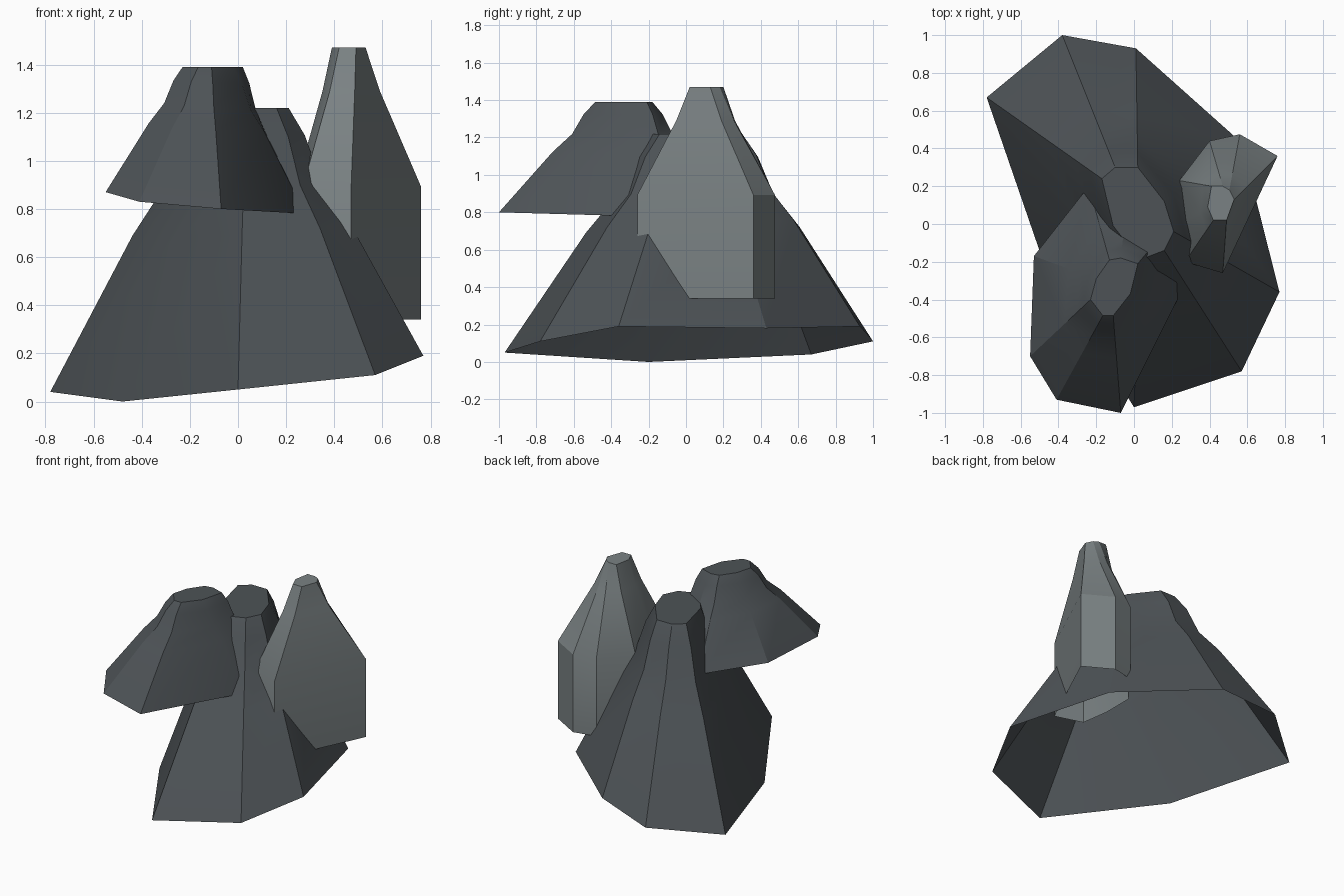
import bpy, bmesh, math
from mathutils import Vector

if "Cube" in bpy.data.objects:
    bpy.data.objects.remove(bpy.data.objects["Cube"], do_unlink=True)


def material(name, colour):
    m = bpy.data.materials.new(name)
    m.use_nodes = True
    m.diffuse_color = (*colour, 1)
    m.node_tree.nodes["Principled BSDF"].inputs["Base Color"].default_value = (*colour, 1)
    return m


def rock(name, base, top, steps, mat):
    """Loft an open-bottomed rock; steps are (inward, upward) fractions from base to top."""
    bm = bmesh.new()
    rings = []
    for inward, up in steps:
        ring = []
        for b, t in zip(base, top):
            b, t = Vector(b), Vector(t)
            p = b.lerp(t, inward)
            p.z = b.z + (t.z - b.z) * up
            ring.append(bm.verts.new(p))
        rings.append(ring)
    n = len(base)
    for lower, upper in zip(rings, rings[1:]):
        for i in range(n):
            j = (i + 1) % n
            bm.faces.new((lower[i], lower[j], upper[j], upper[i]))
    bm.faces.new(rings[-1])
    mesh = bpy.data.meshes.new(name)
    bm.to_mesh(mesh)
    bm.free()
    mesh.materials.append(mat)
    obj = bpy.data.objects.new(name, mesh)
    bpy.context.collection.objects.link(obj)
    bpy.ops.object.select_all(action="DESELECT")
    obj.select_set(True)
    bpy.context.view_layer.objects.active = obj
    bpy.ops.object.shade_smooth_by_angle(angle=math.radians(28))
    return obj


def level(points, z):
    return [(x, y, z) for x, y in points]


dark = material("dark slate", (0.075, 0.086, 0.094))
pale = material("pale grey stone", (0.195, 0.222, 0.228))

# Flared profile shared by the two dark rocks, steep shaft for the pale one
flared = [(0, 0), (0.56, 0.55), (0.76, 0.71), (0.88, 0.89), (1, 1)]
shaft = [(0, 0), (0, 0.49), (0.74, 0.84), (1, 1)]

# Large central rock
rock("large_rock",
     [(0, -0.97, 0.05), (0.57, -0.78, 0.11), (0.77, -0.36, 0.19), (0.57, 0.43, 0.18),
      (0.01, 0.93, 0.19), (-0.38, 1.0, 0.11), (-0.78, 0.67, 0.04), (-0.48, -0.2, 0)],
     level([(0.03, -0.19), (0.16, -0.14), (0.21, -0.04), (0.16, 0.12),
            (0.02, 0.3), (-0.1, 0.3), (-0.17, 0.24), (-0.11, -0.01)], 1.22),
     flared, dark)

# Overhanging front rock
rock("front_rock",
     [(-0.55, -0.7, 0.87), (-0.41, -0.93, 0.83), (-0.07, -1.0, 0.8), (0.28, -0.3, 0.78),
      (0.24, 0.05, 0.79), (-0.02, 0.26, 0.82), (-0.24, 0.2, 0.86), (-0.53, -0.17, 0.88)],
     level([(-0.23, -0.4), (-0.165, -0.485), (-0.11, -0.485), (-0.02, -0.37),
            (0.02, -0.21), (-0.07, -0.18), (-0.13, -0.19), (-0.2, -0.29)], 1.39),
     flared, dark)

# Tall pale rock on the left side
rock("tall_rock",
     level([(0.27, -0.2), (0.47, -0.26), (0.76, 0.36), (0.56, 0.475),
            (0.4, 0.44), (0.24, 0.23), (0.24, 0)], 0.34),
     level([(0.42, 0.02), (0.49, 0.02), (0.53, 0.13), (0.505, 0.18),
            (0.47, 0.2), (0.41, 0.2), (0.39, 0.09)], 1.47),
     shaft, pale)
